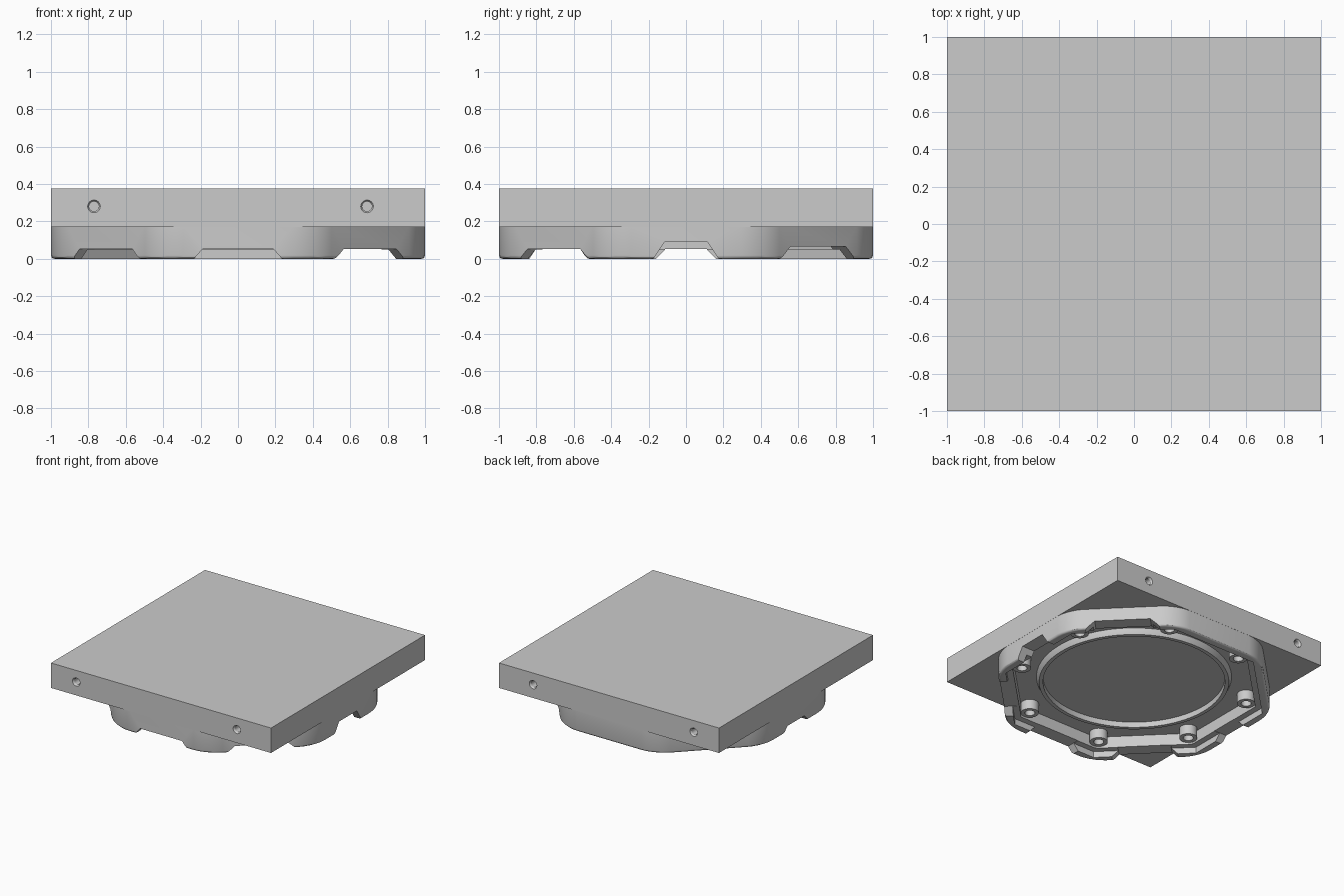
import bpy, bmesh, math
from mathutils import Matrix, Vector

cube = bpy.data.objects.get("Cube")
if cube:
    bpy.data.objects.remove(cube, do_unlink=True)

grey = bpy.data.materials.new("plain_grey")
grey.use_nodes = True
grey.diffuse_color = (0.6, 0.6, 0.6, 1)
grey.node_tree.nodes["Principled BSDF"].inputs["Base Color"].default_value = (0.6, 0.6, 0.6, 1)


def finish(name, bm):
    bmesh.ops.recalc_face_normals(bm, faces=bm.faces)
    mesh = bpy.data.meshes.new(name)
    bm.to_mesh(mesh)
    bm.free()
    mesh.materials.append(grey)
    obj = bpy.data.objects.new(name, mesh)
    bpy.context.collection.objects.link(obj)
    return obj


def prism(name, points, depth, round_sides=0, round_bottom=0):
    """Extrude a flat 3D outline along a vector, optionally rounding its edges."""
    bm = bmesh.new()
    base = bm.faces.new([bm.verts.new(p) for p in points])
    new = bmesh.ops.extrude_face_region(bm, geom=[base])["geom"]
    bmesh.ops.translate(bm, vec=depth, verts=[v for v in new if isinstance(v, bmesh.types.BMVert)])
    if not base.is_valid or len(bm.faces) < len(points) + 2:
        bm.faces.new([v for v in bm.verts][:len(points)])
    if round_sides:
        edges = [e for e in bm.edges if abs(e.verts[0].co.z - e.verts[1].co.z) > 0.01]
        bmesh.ops.bevel(bm, geom=edges, offset=round_sides, segments=5, profile=0.5, affect='EDGES')
    if round_bottom:
        low = min(v.co.z for v in bm.verts)
        edges = [e for e in bm.edges if all(v.co.z < low + 0.001 for v in e.verts)]
        bmesh.ops.bevel(bm, geom=edges, offset=round_bottom, segments=3, profile=0.5, affect='EDGES')
    return finish(name, bm)


def octagon(apothem, z):
    r = apothem / math.cos(math.pi / 8)
    angles = [math.pi / 8 + i * math.pi / 4 for i in range(8)]
    return [(r * math.cos(a), r * math.sin(a), z) for a in angles]


def lathe(name, profile, matrix=Matrix(), steps=32):
    """Turn a closed (radius, height) profile around its axis."""
    bm = bmesh.new()
    verts = [bm.verts.new((r, 0, z)) for r, z in profile]
    edges = [bm.edges.new((verts[i - 1], verts[i])) for i in range(len(verts))]
    bmesh.ops.spin(bm, geom=verts + edges, axis=(0, 0, 1), cent=(0, 0, 0),
                   angle=math.tau, steps=steps, use_duplicate=False)
    bmesh.ops.remove_doubles(bm, verts=bm.verts, dist=0.0005)
    bmesh.ops.transform(bm, matrix=matrix, verts=bm.verts)
    return finish(name, bm)


def cut(target, cutters):
    for cutter in cutters:
        cutter.hide_render = True
        mod = target.modifiers.new("cut", 'BOOLEAN')
        mod.operation, mod.solver, mod.object = 'DIFFERENCE', 'EXACT', cutter
        bpy.context.view_layer.objects.active = target
        bpy.ops.object.modifier_apply(modifier=mod.name)
        bpy.data.objects.remove(cutter, do_unlink=True)


def smooth(obj):
    bpy.ops.object.select_all(action='DESELECT')
    obj.select_set(True)
    bpy.context.view_layer.objects.active = obj
    bpy.ops.object.shade_smooth_by_angle(angle=math.radians(30))


# Square top slab with countersunk holes in the front and back edges
BOTTOM, TOP = 0.17, 0.375
slab = prism("top_slab", [(-1, -1, BOTTOM), (1, -1, BOTTOM), (1, 1, BOTTOM), (-1, 1, BOTTOM)],
             (0, 0, TOP - BOTTOM))
hole = [(0, -0.02), (0.034, -0.02), (0.034, 0), (0.026, 0.012), (0.026, 0.08), (0, 0.08)]
holes = []
for x in (-0.77, 0.69):
    for side in (-1, 1):
        place = Matrix.Translation((x, side, 0.28)) @ Matrix.Rotation(side * math.pi / 2, 4, 'X')
        holes.append(lathe("hole_cutter", hole, place, 24))
cut(slab, holes)
smooth(slab)

# Octagonal housing, hollow from below with a thinner lower lip
FLOOR = 0.145
housing = prism("octagonal_housing", octagon(0.999, 0), (0, 0, 0.18), 0.12, 0.018)
cutters = [prism("pocket_cutter", octagon(0.885, -0.1), (0, 0, FLOOR + 0.1)),
           prism("lip_cutter", octagon(0.935, -0.1), (0, 0, 0.15))]

# Tapered notches through the lip: direction, height, half widths at bottom and top
notches = [(0, 0.09, 0.175, 0.115), (45, 0.065, 0.28, 0.21), (180, 0.052, 0.16, 0.11),
           (225, 0.052, 0.25, 0.2), (270, 0.052, 0.235, 0.19), (315, 0.052, 0.26, 0.2)]
for angle, height, wide, narrow in notches:
    turn = Matrix.Rotation(math.radians(angle), 3, 'Z')
    outline = [(0.84, -wide, -0.05), (0.84, -wide, 0), (0.84, -narrow, height),
               (0.84, narrow, height), (0.84, wide, 0), (0.84, wide, -0.05)]
    cutters.append(prism("notch_cutter", [turn @ Vector(p) for p in outline],
                         turn @ Vector((0.3, 0, 0))))
cut(housing, cutters)
smooth(housing)

# Round lip around the central disc
ring = lathe("central_ring", [(0.685, 0.15), (0.685, 0.1), (0.715, 0.1), (0.735, FLOOR), (0.735, 0.15)],
             steps=96)
smooth(ring)

# Hollow screw bosses in the eight corners
for i in range(8):
    angle = math.pi / 8 + i * math.pi / 4
    place = Matrix.Translation((0.885 * math.cos(angle), 0.885 * math.sin(angle), 0))
    boss = lathe(f"screw_boss_{i + 1}", [(0.038, 0.15), (0.038, 0.065), (0.068, 0.065), (0.068, 0.15)],
                 place)
    smooth(boss)
